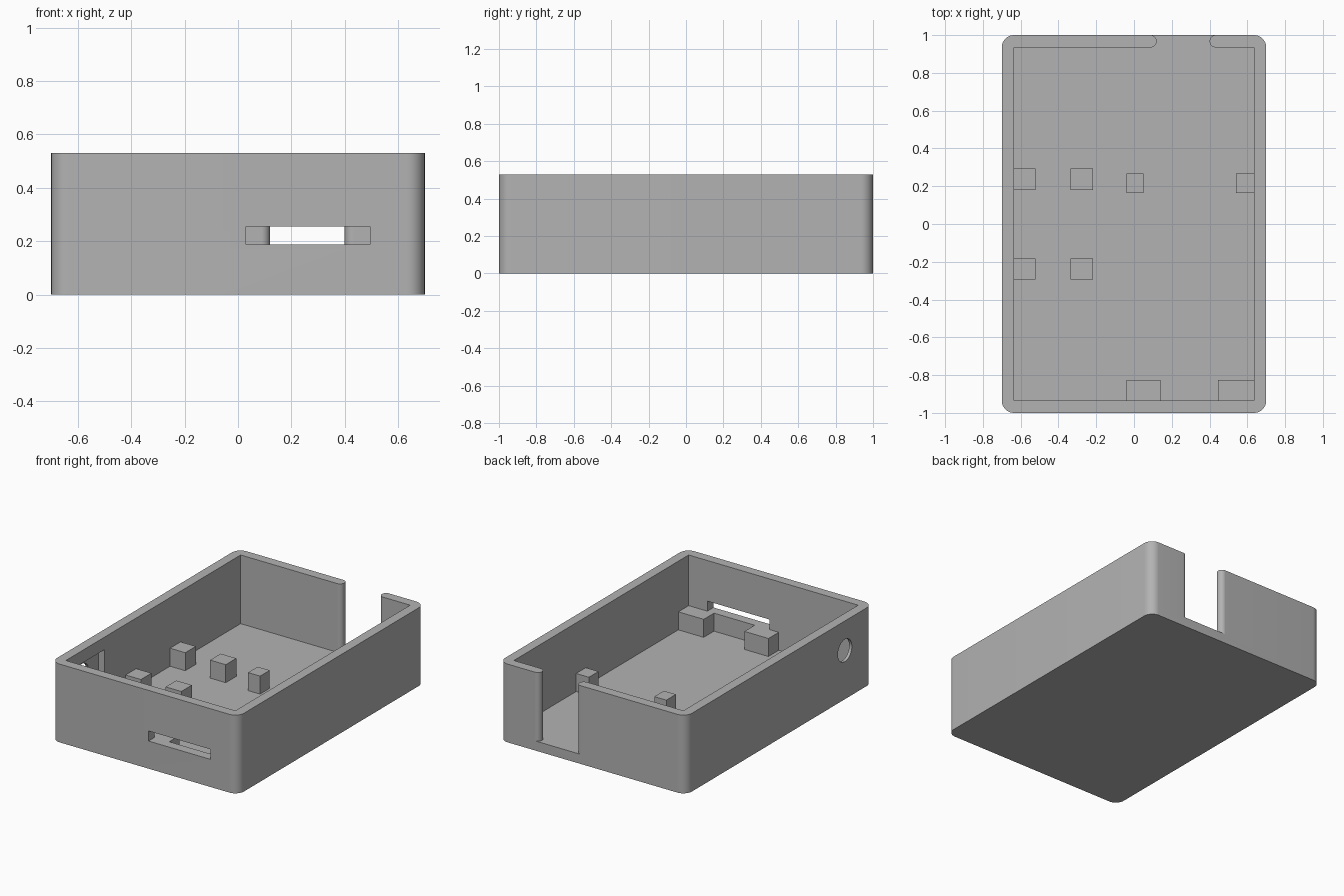
import bpy, bmesh, math
from mathutils import Matrix

if "Cube" in bpy.data.objects:
    bpy.data.objects.remove(bpy.data.objects["Cube"])

grey = bpy.data.materials.new("plain grey")
grey.use_nodes = True
grey.diffuse_color = (0.45, 0.45, 0.45, 1)
grey.node_tree.nodes["Principled BSDF"].inputs["Base Color"].default_value = grey.diffuse_color

FLOOR, TOP, WALL = 0.065, 0.53, 0.065
HALF_X, HALF_Y = 0.7, 1.0
POST_TOP = 0.187


def finish(bm, name):
    mesh = bpy.data.meshes.new(name)
    bm.to_mesh(mesh)
    bm.free()
    mesh.materials.append(grey)
    obj = bpy.data.objects.new(name, mesh)
    bpy.context.collection.objects.link(obj)
    return obj


def box(name, x, y, z, radius=0):
    """Box from (min, max) ranges, with optional rounded upright edges."""
    bm = bmesh.new()
    bmesh.ops.create_cube(bm, size=1)
    for v in bm.verts:
        v.co = [(r[0] + r[1]) / 2 + c * (r[1] - r[0]) for r, c in zip((x, y, z), v.co)]
    if radius:
        upright = [e for e in bm.edges if abs(e.verts[0].co.z - e.verts[1].co.z) > 0.01]
        bmesh.ops.bevel(bm, geom=upright, offset=radius, segments=10,
                        profile=0.5, affect='EDGES')
    return finish(bm, name)


def cylinder(name, centre, radius, depth, axis='Z'):
    bm = bmesh.new()
    turn = Matrix.Rotation(math.pi / 2, 4, 'Y') if axis == 'X' else Matrix()
    bmesh.ops.create_cone(bm, cap_ends=True, segments=40, radius1=radius, radius2=radius,
                          depth=depth, matrix=Matrix.Translation(centre) @ turn)
    return finish(bm, name)


def smooth(obj):
    bpy.ops.object.select_all(action='DESELECT')
    obj.select_set(True)
    bpy.context.view_layer.objects.active = obj
    bpy.ops.object.shade_smooth_by_angle(angle=math.radians(30))


def cut(obj, cutter):
    cutter.hide_render = True
    mod = obj.modifiers.new("cut", 'BOOLEAN')
    mod.operation, mod.solver, mod.object = 'DIFFERENCE', 'EXACT', cutter
    bpy.context.view_layer.objects.active = obj
    bpy.ops.object.modifier_apply(modifier=mod.name)
    bpy.data.objects.remove(cutter)


# Tray with rounded outer corners and a square-cornered interior
tray = box("tray", (-HALF_X, HALF_X), (-HALF_Y, HALF_Y), (0, TOP), 0.065)
in_x, in_y = HALF_X - WALL, HALF_Y - WALL
cut(tray, box("interior_cutter", (-in_x, in_x), (-in_y, in_y), (FLOOR, 1)))

# Back opening, front slot, round side hole and its pocket on the inside
end_r = WALL / 2
gap = (0.12, 0.40)
cut(tray, box("gap_cutter", (gap[0] - end_r, gap[1] + end_r), (0.9, 1.1), (FLOOR, 1)))
cut(tray, box("slot_cutter", (0.03, 0.495), (-1.1, -0.9), (0.187, 0.255)))
cut(tray, cylinder("hole_cutter", (-0.7, -0.7, 0.33), 0.075, 0.3, 'X'))
cut(tray, box("pocket_cutter", (-0.68, -0.6), (-0.88, -0.52), (0.215, 0.445)))
smooth(tray)

# Rounded wall ends beside the back opening
for side, x in (("right", gap[0] - end_r), ("left", gap[1] + end_r)):
    end = cylinder(side + "_wall_end", (x, HALF_Y - end_r, (FLOOR + TOP) / 2),
                   end_r, TOP - FLOOR)
    smooth(end)

# Four square posts on the right half of the floor
for row, y in (("front", -0.295), ("back", 0.18)):
    for column, x in (("outer", -0.638), ("inner", -0.335)):
        box(f"{row}_{column}_post", (x, x + 0.117), (y, y + 0.113), (FLOOR - 0.01, POST_TOP))

# Board rests: two blocks at the front wall, two stops behind
for side, block, stop in (("right", (-0.04, 0.14), (-0.04, 0.05)),
                          ("left", (0.445, in_x), (0.54, in_x))):
    box(side + "_board_block", block, (-in_y, -0.825), (FLOOR - 0.01, POST_TOP))
    box(side + "_board_stop", stop, (0.165, 0.268), (FLOOR - 0.01, POST_TOP))
